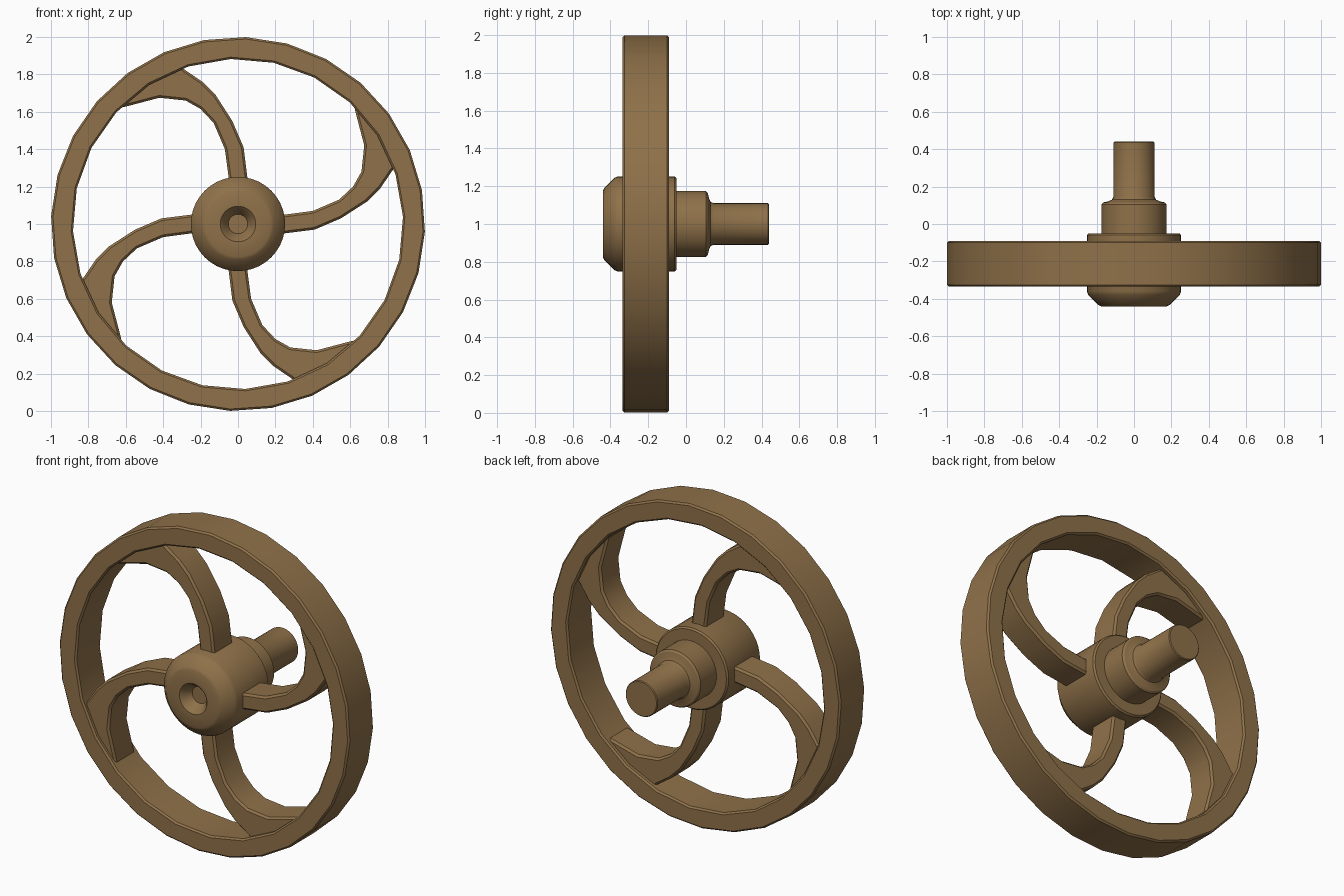
import bpy, bmesh, math
from mathutils import Matrix, Vector

if "Cube" in bpy.data.objects:
    bpy.data.objects.remove(bpy.data.objects["Cube"])

CENTRE = Vector((0, 0, 1))

brown = bpy.data.materials.new("cast_brown")
brown.diffuse_color = (0.275, 0.165, 0.067, 1)
brown.use_nodes = True
brown.node_tree.nodes["Principled BSDF"].inputs["Base Color"].default_value = brown.diffuse_color


def finish(bm, name):
    bmesh.ops.recalc_face_normals(bm, faces=bm.faces)
    me = bpy.data.meshes.new(name)
    bm.to_mesh(me)
    bm.free()
    me.materials.append(brown)
    me.shade_smooth()
    me.set_sharp_from_angle(angle=math.radians(30))
    ob = bpy.data.objects.new(name, me)
    ob.location = CENTRE
    bpy.context.collection.objects.link(ob)
    return ob


def ring(radius, sides, offset):
    return [(radius * math.cos(math.radians(offset + 360 * i / sides)),
             radius * math.sin(math.radians(offset + 360 * i / sides)))
            for i in range(sides)]


def plate(name, loops, y0, y1, bevel, turn=0):
    """Extrude an xz outline (extra loops are holes) from y0 to y1, softening the rims."""
    bm = bmesh.new()
    edges = []
    for loop in loops:
        vs = [bm.verts.new((x, y0, z)) for x, z in loop]
        edges += [bm.edges.new((vs[i - 1], vs[i])) for i in range(len(vs))]
    bmesh.ops.triangle_fill(bm, use_beauty=True, edges=edges, normal=(0, -1, 0))
    ext = bmesh.ops.extrude_face_region(bm, geom=bm.faces[:], use_keep_orig=True)
    moved = [g for g in ext["geom"] if isinstance(g, bmesh.types.BMVert)]
    bmesh.ops.translate(bm, verts=moved, vec=(0, y1 - y0, 0))
    bmesh.ops.recalc_face_normals(bm, faces=bm.faces)
    bm.normal_update()
    sharp = [e for e in bm.edges if len(e.link_faces) == 2
             and abs(e.verts[0].co.y - e.verts[1].co.y) < 1e-5
             and e.calc_face_angle() > 1]
    bmesh.ops.bevel(bm, geom=sharp, offset=bevel, segments=1,
                    affect='EDGES', profile=0.5)
    bm.transform(Matrix.Rotation(math.radians(-turn), 4, 'Y'))
    return finish(bm, name)


def lathe(name, profile, steps=40):
    """Spin (radius, y) points around the y axis."""
    bm = bmesh.new()
    vs = [bm.verts.new((r, y, 0)) for r, y in profile]
    es = [bm.edges.new(p) for p in zip(vs, vs[1:])]
    bmesh.ops.spin(bm, geom=vs + es, cent=(0, 0, 0), axis=(0, 1, 0),
                   angle=math.tau, steps=steps, use_duplicate=False)
    bmesh.ops.remove_doubles(bm, verts=bm.verts, dist=1e-4)
    return finish(bm, name)


# Rim: faceted outside and inside
plate("rim", [ring(1.0, 28, -2.4), ring(0.883, 24, 2.5)], -0.335, -0.09, 0.01)

# Four curved spokes flaring into the rim
spoke = [(0.05, 0.18), (0.05, 0.25), (0.03, 0.41), (-0.03, 0.55), (-0.12, 0.69),
         (-0.19, 0.76), (-0.285, 0.825), (-0.32, 0.855), (-0.48, 0.78),
         (-0.655, 0.635), (-0.61, 0.625), (-0.42, 0.675), (-0.28, 0.66),
         (-0.20, 0.615), (-0.13, 0.54), (-0.07, 0.40), (-0.05, 0.25), (-0.05, 0.18)]
for k in range(4):
    plate(f"spoke_{k + 1}", [spoke], -0.31, -0.12, 0.012, turn=90 * k)

# Hub with dished front, stepped collar and shaft
lathe("hub_and_shaft", [
    (0, -0.375), (0.052, -0.375), (0.08, -0.425), (0.095, -0.44), (0.175, -0.44),
    (0.19, -0.433), (0.245, -0.378), (0.252, -0.36), (0.252, -0.06),
    (0.243, -0.05), (0.175, -0.05), (0.175, 0.105), (0.165, 0.115),
    (0.135, 0.122), (0.118, 0.13), (0.11, 0.145), (0.11, 0.435),
    (0.105, 0.44), (0, 0.44)])
